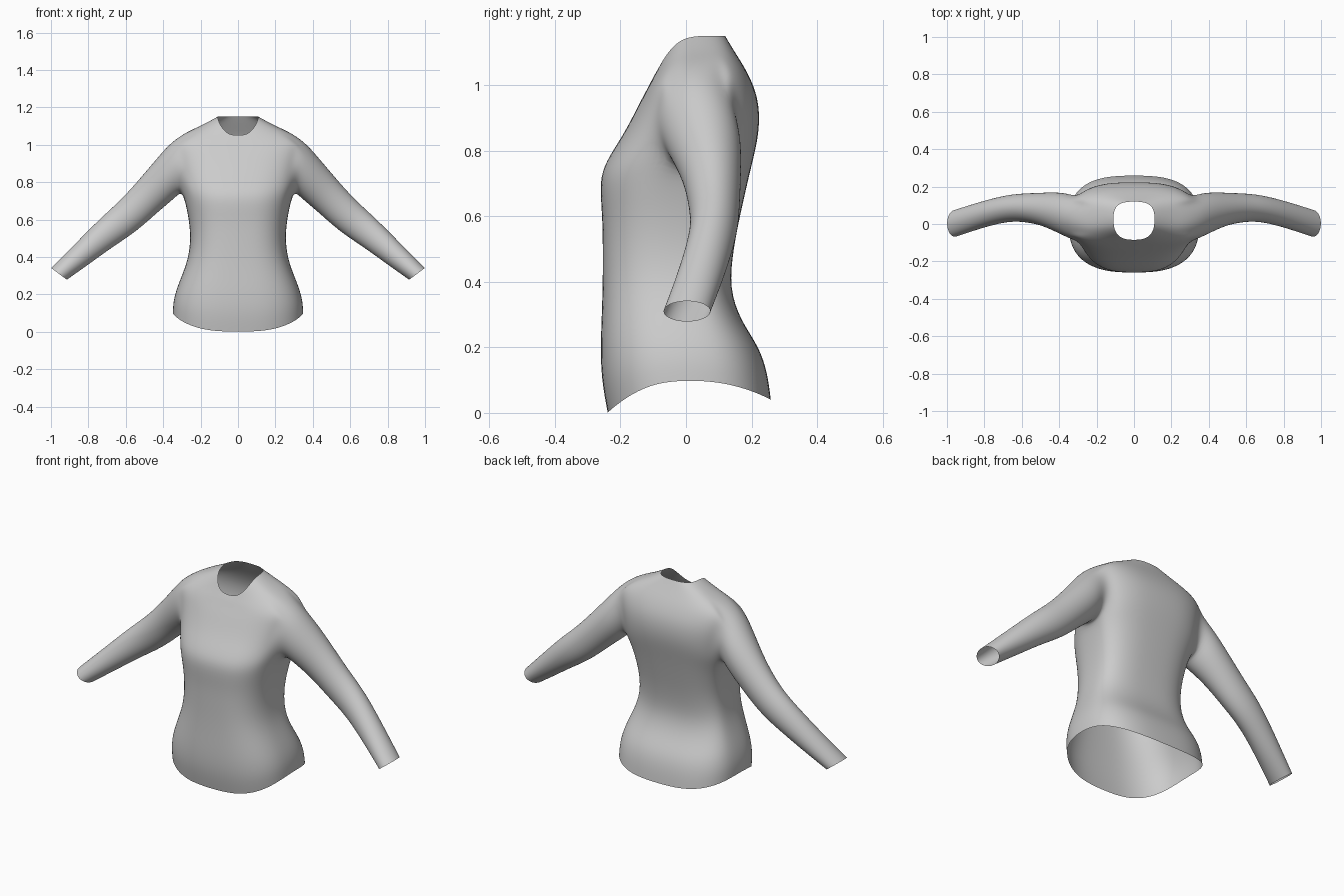
import bpy, bmesh, math
from mathutils import Vector

if "Cube" in bpy.data.objects:
    bpy.data.objects.remove(bpy.data.objects["Cube"])

N = 32          # columns around the torso
K = 2           # armhole reaches K columns either side of the side seam
R0, R1 = 8, 12  # armhole bottom and top rows
P = 0.72        # squareness of the torso section

# torso rows: z front, z side, z back, half width, y front, y back, y side
ROWS = [
    (0.00, 0.10, 0.04, .350, -.240, .260, .00),
    (0.10, 0.16, 0.12, .348, -.259, .250, .00),
    (0.20, 0.23, 0.20, .330, -.262, .225, .00),
    (0.30, 0.31, 0.28, .297, -.258, .168, .00),
    (0.40, 0.40, 0.38, .265, -.255, .132, .00),
    (0.50, 0.50, 0.50, .254, -.255, .145, .00),
    (0.60, 0.60, 0.60, .263, -.256, .165, .01),
    (0.71, 0.69, 0.72, .282, -.266, .192, .02),
    (0.77, 0.75, 0.80, .305, -.244, .212, .03),
    (0.84, 0.82, 0.86, .320, -.198, .223, .03),
    (0.90, 0.89, 0.92, .333, -.165, .225, .03),
    (0.95, 0.95, 0.98, .347, -.140, .215, .03),
    (0.99, 1.02, 1.04, .355, -.118, .188, .03),
    (1.015, 1.067, 1.085, .280, -.105, .160, .03),
    (1.03, 1.10, 1.12, .200, -.097, .138, .03),
    (1.05, 1.15, 1.15, .110, -.085, .120, .03),
]

# sleeve sections: top x, top z, bottom x, bottom z, y front, y back
SLEEVE = [
    (.360, 1.015, .300, .750, -.085, .155),
    (.430, .935, .335, .715, -.060, .172),
    (.530, .815, .420, .645, -.012, .170),
    (.620, .715, .520, .555, .008, .166),
    (.685, .655, .600, .497, .013, .161),
    (.760, .585, .680, .445, .003, .147),
    (.870, .473, .790, .365, -.027, .117),
    (1.00, .342, .914, .278, -.070, .076),
]


def torso_point(row, j):
    zf, zs, zb, hw, yf, yb, yc = row
    a = 2 * math.pi * j / N
    c, s = math.cos(a), math.sin(a)
    x = math.copysign(hw * abs(c) ** P, c)
    ye, ze = (yb, zb) if s > 0 else (yf, zf)
    return Vector((x, yc + (ye - yc) * abs(s) ** P,
                   zs + (ze - zs) * abs(s) ** 1.6))


def sleeve_point(sec, i, n, side):
    tx, tz, bx, bz, y0, y1 = sec
    a = 2 * math.pi * i / n
    c, s = math.cos(a), math.sin(a)
    return Vector((side * ((tx + bx) / 2 - (tx - bx) / 2 * c),
                   (y0 + y1) / 2 + (y1 - y0) / 2 * s,
                   (tz + bz) / 2 - (tz - bz) / 2 * c))


bm = bmesh.new()

# torso, leaving the two armholes open
grid = [[bm.verts.new(torso_point(r, j)) for j in range(N)] for r in ROWS]
for r in range(len(ROWS) - 1):
    for j in range(N):
        near = min(min(abs(j + .5 - c) for c in (0, N)), abs(j + .5 - N / 2))
        if R0 <= r < R1 and near < K:
            continue
        k = (j + 1) % N
        bm.faces.new((grid[r][j], grid[r][k], grid[r + 1][k], grid[r + 1][j]))

# sleeves grow out of the armhole edges
loop = ([(R0, c) for c in range(K)] + [(r, K) for r in range(R0, R1)]
        + [(R1, c) for c in range(K, -K, -1)]
        + [(r, -K) for r in range(R1, R0, -1)] + [(R0, c) for c in range(-K, 0)])
n = len(loop)
for side in (1, -1):
    ring = [grid[r][(c if side > 0 else N // 2 - c) % N] for r, c in loop]
    for i, v in enumerate(ring):
        v.co = sleeve_point(SLEEVE[0], i, n, side)
    for sec in SLEEVE[1:]:
        new = [bm.verts.new(sleeve_point(sec, i, n, side)) for i in range(n)]
        for i in range(n):
            k = (i + 1) % n
            bm.faces.new((ring[i], ring[k], new[k], new[i]))
        ring = new

# drop the loose vertices inside the armholes
bmesh.ops.delete(bm, geom=[v for v in bm.verts if not v.link_faces], context='VERTS')
bmesh.ops.recalc_face_normals(bm, faces=bm.faces[:])
for f in bm.faces:
    f.smooth = True

mesh = bpy.data.meshes.new("long_sleeved_shirt")
bm.to_mesh(mesh)
bm.free()
shirt = bpy.data.objects.new("long_sleeved_shirt", mesh)
bpy.context.collection.objects.link(shirt)

# soft cloth surface
sub = shirt.modifiers.new("smooth", 'SUBSURF')
sub.levels = sub.render_levels = 2
